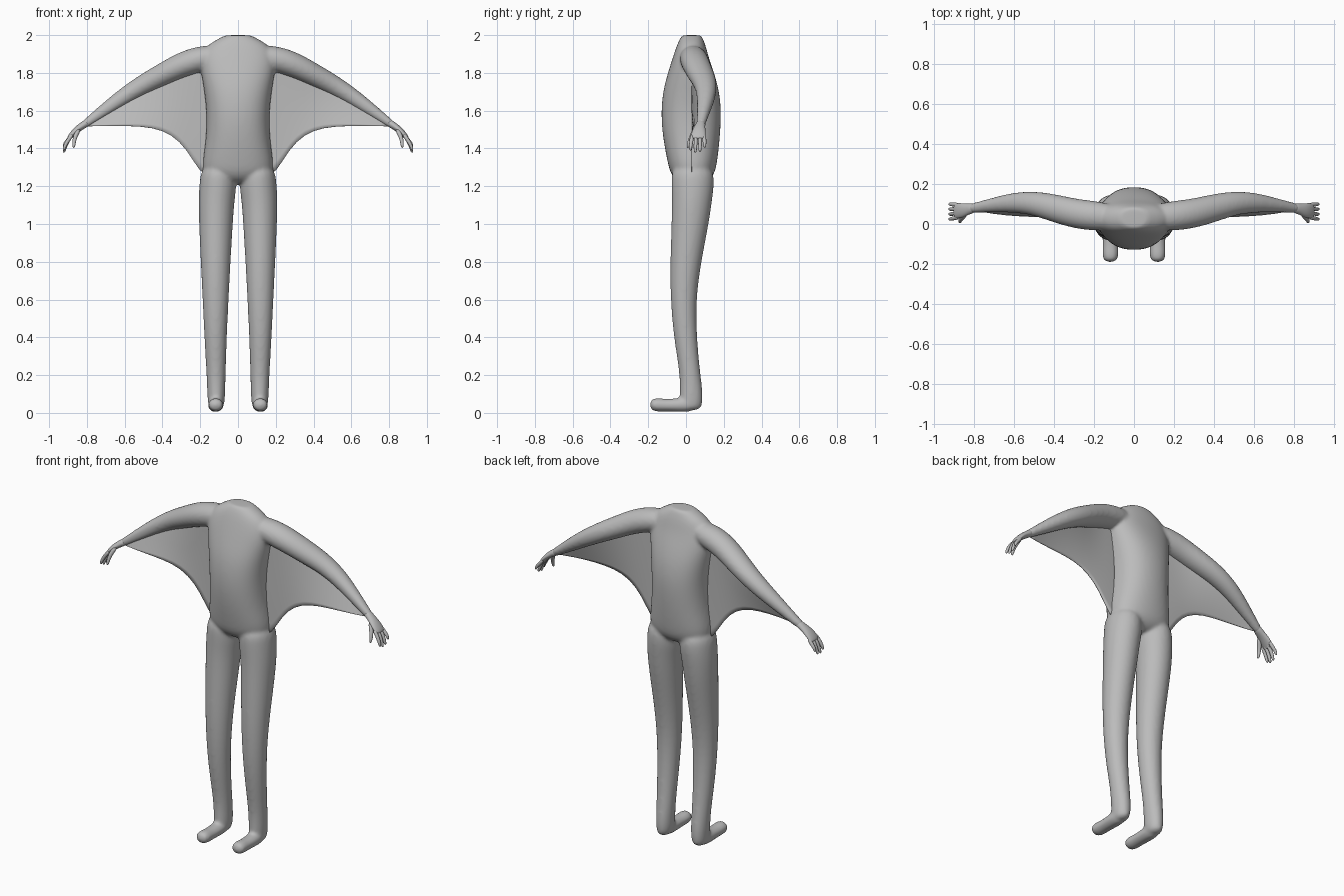
import bpy, bmesh, math
from mathutils import Vector

cube = bpy.data.objects.get("Cube")
if cube:
    bpy.data.objects.remove(cube, do_unlink=True)

grey = bpy.data.materials.new("plain grey")
grey.use_nodes = True
COLOUR = (0.5, 0.5, 0.5, 1)
grey.diffuse_color = COLOUR
grey.node_tree.nodes["Principled BSDF"].inputs["Base Color"].default_value = COLOUR

X, Y, Z = Vector((1, 0, 0)), Vector((0, 1, 0)), Vector((0, 0, 1))


def loft(bm, rings, ref, axis=None, side=1, n=16, power=1.0):
    """Closed tube through rings of (x, y, z, radius along ref, other radius)."""
    pts = [Vector(r[:3]) for r in rings]
    loops = []
    for i, r in enumerate(rings):
        t = axis or (pts[min(i + 1, len(pts) - 1)] - pts[max(i - 1, 0)]).normalized()
        u = (ref - t * ref.dot(t)).normalized()
        v = t.cross(u)
        loop = []
        for k in range(n):
            a = 2 * math.pi * k / n
            c, s = math.cos(a), math.sin(a)
            c = math.copysign(abs(c) ** power, c)
            s = math.copysign(abs(s) ** power, s)
            p = pts[i] + (u * c * r[3] + v * s * r[4]) * 1.026
            loop.append(bm.verts.new((p.x * side, p.y, p.z)))
        loops.append(loop)
    for a, b in zip(loops, loops[1:]):
        for k in range(n):
            bm.faces.new((a[k], a[(k + 1) % n], b[(k + 1) % n], b[k]))
    bm.faces.new(loops[0])
    bm.faces.new(loops[-1])


def finish(bm, name):
    bmesh.ops.recalc_face_normals(bm, faces=bm.faces)
    for f in bm.faces:
        f.smooth = True
    me = bpy.data.meshes.new(name)
    bm.to_mesh(me)
    bm.free()
    me.materials.append(grey)
    ob = bpy.data.objects.new(name, me)
    bpy.context.collection.objects.link(ob)
    return ob


def subdivide(ob, levels):
    m = ob.modifiers.new("Round", "SUBSURF")
    m.levels = m.render_levels = levels


# Torso: height, half width, front y, back y
torso = [(1.21, .12, -.03, .10), (1.26, .18, -.08, .15), (1.32, .188, -.095, .163),
         (1.42, .172, -.115, .175), (1.52, .165, -.128, .183), (1.62, .167, -.13, .185),
         (1.72, .18, -.118, .172), (1.81, .195, -.092, .145), (1.88, .198, -.07, .12),
         (1.94, .17, -.05, .105), (1.975, .115, -.035, .092), (1.995, .075, -.022, .082),
         (2.0, .065, -.02, .08)]
# Leg: height, inner x, outer x, front y, back y
leg = [(.012, .085, .15, -.02, .075), (.05, .07, .16, -.035, .088), (.12, .068, .163, -.032, .088),
       (.22, .065, .167, -.034, .074), (.4, .06, .178, -.065, .057), (.6, .05, .187, -.082, .052),
       (.8, .04, .197, -.083, .08), (1.0, .028, .206, -.076, .12), (1.12, .02, .209, -.074, .137),
       (1.22, .005, .204, -.077, .15), (1.32, .02, .19, -.075, .14)]
# Foot: y, centre z, half width, half height
foot = [(.05, .045, .04, .04), (-.03, .042, .042, .038), (-.1, .04, .038, .032),
        (-.15, .043, .041, .037), (-.18, .043, .036, .031), (-.19, .043, .018, .016)]
# Arm: centre, then radii
arm = [(.06, .03, 1.9, .06, .05), (.2, .04, 1.876, .075, .07), (.3, .053, 1.842, .073, .066),
       (.4, .08, 1.79, .069, .06), (.5, .105, 1.738, .06, .054), (.6, .108, 1.677, .05, .046),
       (.7, .095, 1.607, .037, .036), (.78, .083, 1.55, .027, .025), (.83, .075, 1.515, .024, .02)]

body = bmesh.new()
loft(body, [(0, (f + b) / 2, z, w, (b - f) / 2) for z, w, f, b in torso], X, Z, power=.88)
for side in (1, -1):
    loft(body, [((i + o) / 2, (f + b) / 2, z, (o - i) / 2, (b - f) / 2)
                for z, i, o, f, b in leg], X, Z, side)
    loft(body, [(.118, y, z, w, h) for y, z, w, h in foot], X, Y, side)
    loft(body, arm, Y, None, side)
body = finish(body, "body")
subdivide(body, 2)
blend = body.modifiers.new("Blend", "REMESH")
blend.mode = "VOXEL"
blend.voxel_size = .009
blend.use_smooth_shade = True
soften = body.modifiers.new("Soften", "SMOOTH")
soften.factor = .5
soften.iterations = 8

# Hands: palm, four curled fingers and a thumb
palm = [(.79, .082, 1.542, .024, .022), (.825, .075, 1.52, .026, .019),
        (.86, .068, 1.495, .037, .017), (.89, .065, 1.462, .04, .013), (.897, .065, 1.45, .034, .009)]
for side, label in ((1, "left"), (-1, "right")):
    bm = bmesh.new()
    loft(bm, palm, Y, None, side, 12)
    for k, drop in enumerate((.0, -.012, -.008, .015)):
        y, tip = .033 + k * .021, .024 + k * .025
        loft(bm, [(.875, y, 1.475, .011, .011), (.903, (y + tip) / 2, 1.44, .011, .011),
                  (.918, tip, 1.41 + drop, .0095, .0095), (.924, tip, 1.388 + drop, .006, .006)],
             Y, None, side, 8)
    loft(bm, [(.84, .05, 1.505, .014, .014), (.862, .03, 1.465, .013, .012),
              (.87, .014, 1.425, .01, .01), (.869, .008, 1.402, .006, .006)], Y, None, side, 8)
    subdivide(finish(bm, label + "_hand"), 2)

# Membranes: sheets from the arm down to a scalloped lower edge
upper = [(.15, .03, 1.86), (.2, .035, 1.85), (.27, .04, 1.835), (.35, .055, 1.80), (.45, .08, 1.745),
         (.58, .09, 1.67), (.7, .08, 1.59), (.81, .075, 1.53)]
lower = [(.15, .03, 1.25), (.2, .03, 1.27), (.27, .03, 1.395), (.35, .03, 1.475), (.45, .035, 1.512),
         (.58, .04, 1.52), (.7, .05, 1.52), (.81, .073, 1.517)]
STEPS = 6
for side, label in ((1, "left"), (-1, "right")):
    bm = bmesh.new()
    grid = []
    for a, b in zip(upper, lower):
        col = [Vector(a).lerp(Vector(b), k / STEPS) for k in range(STEPS + 1)]
        grid.append([bm.verts.new((p.x * side, p.y, p.z)) for p in col])
    for a, b in zip(grid, grid[1:]):
        for k in range(STEPS):
            bm.faces.new((a[k], a[k + 1], b[k + 1], b[k]))
    ob = finish(bm, label + "_membrane")
    subdivide(ob, 1)
    thick = ob.modifiers.new("Thickness", "SOLIDIFY")
    thick.thickness = .004
    thick.offset = 0
